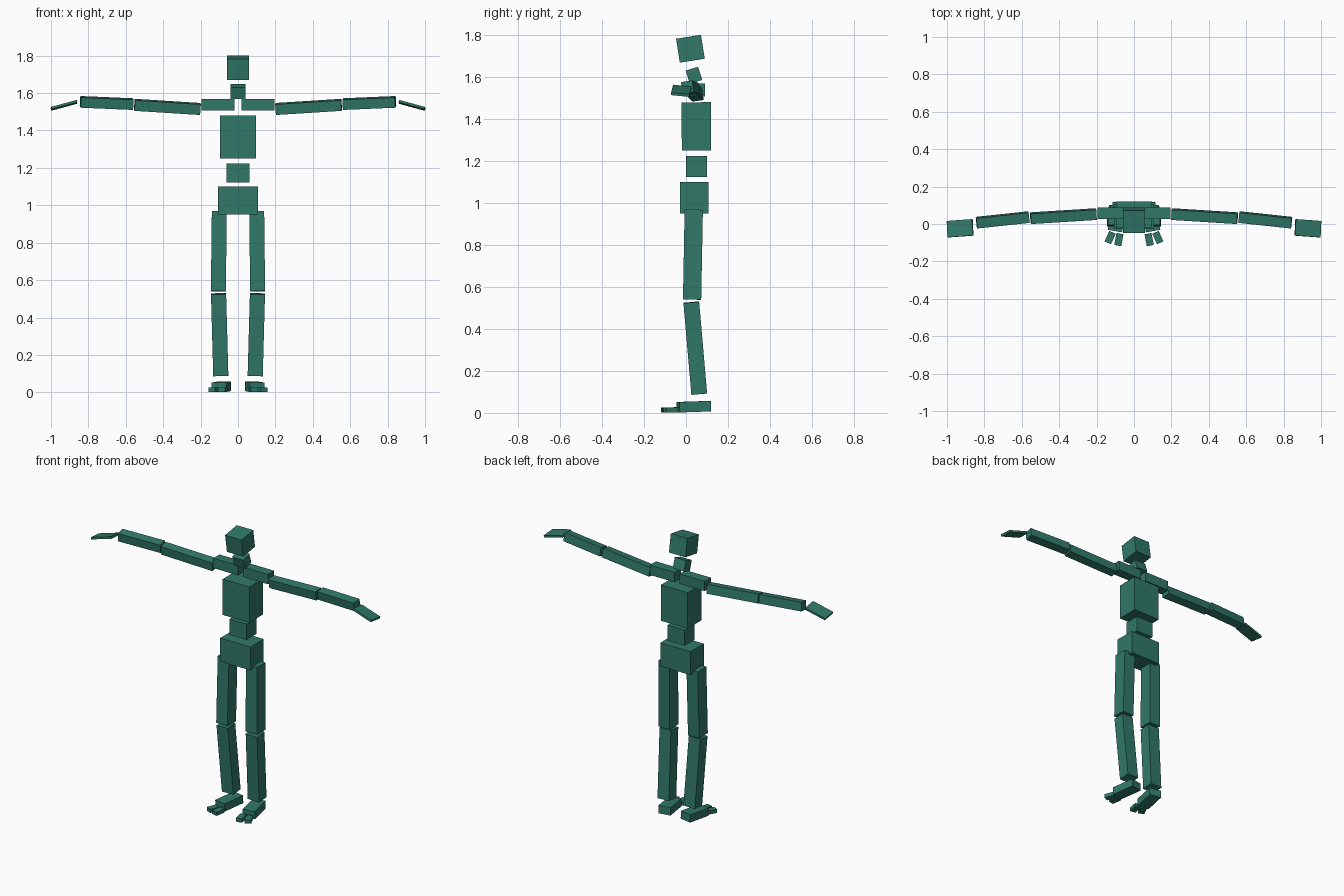
import bpy, bmesh
from mathutils import Vector, Matrix

mat = bpy.data.materials.new("teal")
mat.diffuse_color = (0.03, 0.19, 0.14, 1)


def block(name, a, b, side, thick, ref, flip=1):
    """Box running from a to b; 'thick' is measured along ref, 'side' across it."""
    a, b = (Vector((p[0] * flip, p[1], p[2])) for p in (a, b))
    d = (b - a).normalized()
    r = Vector(ref)
    r = (r - d * r.dot(d)).normalized()
    s = r.cross(d)
    m = Matrix((s * side, r * thick, b - a)).transposed().to_4x4()
    m.translation = (a + b) / 2
    bm = bmesh.new()
    bmesh.ops.create_cube(bm, size=1, matrix=m)
    bmesh.ops.recalc_face_normals(bm, faces=bm.faces)
    me = bpy.data.meshes.new(name)
    bm.to_mesh(me)
    bm.free()
    me.materials.append(mat)
    ob = bpy.data.objects.new(name, me)
    bpy.context.collection.objects.link(ob)
    return ob


Y, Z = (0, 1, 0), (0, 0, 1)
ROLL = (0, -0.15, 1)

# Trunk and head
block("pelvis", (0, 0.04, 0.95), (0, 0.04, 1.10), 0.215, 0.135, Y)
block("abdomen", (0, 0.05, 1.123), (0, 0.05, 1.224), 0.122, 0.10, Y)
block("chest", (0, 0.05, 1.25), (0, 0.049, 1.48), 0.19, 0.14, Y)
block("neck", (0, 0.048, 1.577), (0, 0.028, 1.64), 0.08, 0.062, Y)
block("head", (0, 0.03, 1.678), (0, 0.012, 1.792), 0.117, 0.12, Y)

# Limbs: name, start, end, side, thickness, reference direction
limbs = [
    ("shoulder", (0.018, 0.058, 1.538), (0.195, 0.058, 1.538), 0.063, 0.063, Z),
    ("upper_arm", (0.202, 0.053, 1.515), (0.553, 0.031, 1.537), 0.055, 0.057, ROLL),
    ("forearm", (0.562, 0.037, 1.541), (0.842, 0.007, 1.553), 0.055, 0.055, ROLL),
    ("hand", (0.862, -0.018, 1.553), (0.998, -0.028, 1.516), 0.088, 0.013, (0, 0.1, 1)),
    ("thigh", (0.10, 0.037, 0.968), (0.105, 0.029, 0.54), 0.08, 0.087, Y),
    ("shin", (0.104, 0.025, 0.527), (0.092, 0.063, 0.09), 0.081, 0.075, Y),
    ("foot", (0.075, 0.112, 0.032), (0.102, -0.037, 0.027), 0.078, 0.05, Z),
    ("inner_toe", (0.075, -0.052, 0.015), (0.087, -0.115, 0.013), 0.038, 0.024, Z),
    ("outer_toe", (0.115, -0.045, 0.015), (0.14, -0.1, 0.013), 0.038, 0.024, Z),
]
for flip, tag in ((1, "right"), (-1, "left")):
    for name, a, b, side, thick, ref in limbs:
        block(f"{tag}_{name}", a, b, side, thick, ref, flip)
